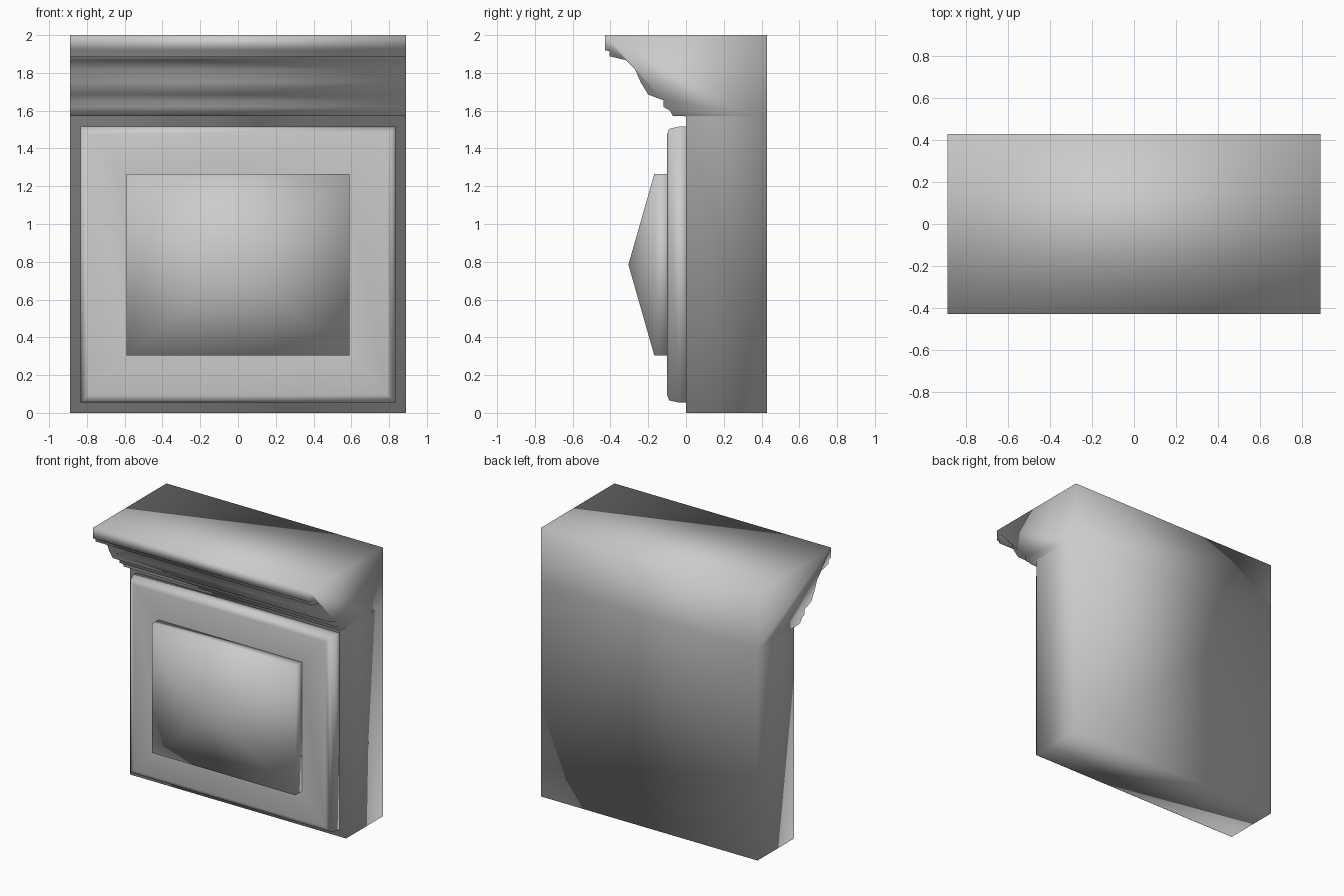
import bpy, bmesh

if "Cube" in bpy.data.objects:
    bpy.data.objects.remove(bpy.data.objects["Cube"])

HALF_W = 0.89     # half width of the whole block
PANEL_Z = 0.785   # centre height of the raised panel


def finish(name, bm):
    bmesh.ops.recalc_face_normals(bm, faces=bm.faces)
    me = bpy.data.meshes.new(name)
    bm.to_mesh(me)
    bm.free()
    me.shade_smooth()
    ob = bpy.data.objects.new(name, me)
    bpy.context.collection.objects.link(ob)
    return ob


def nested_rects(name, rings):
    """Skin through rectangles given as (half width, half height, y)."""
    bm = bmesh.new()
    loops = [[bm.verts.new((sx * w, y, PANEL_Z + sz * h))
              for sx, sz in ((-1, -1), (1, -1), (1, 1), (-1, 1))]
             for w, h, y in rings]
    for a, b in zip(loops, loops[1:]):
        for i in range(4):
            j = (i + 1) % 4
            bm.faces.new((a[i], a[j], b[j], b[i]))
    bm.faces.new(loops[0])
    bm.faces.new(loops[-1])
    # a last ring of zero size becomes a single point
    bmesh.ops.remove_doubles(bm, verts=bm.verts, dist=1e-5)
    return finish(name, bm)


# Block with moulded cornice: side profile (y, z) swept along x
front = [(0, 1.57), (-0.07, 1.573), (-0.085, 1.60), (-0.12, 1.62), (-0.12, 1.655),
         (-0.20, 1.685), (-0.24, 1.75), (-0.27, 1.82), (-0.32, 1.868),
         (-0.405, 1.888), (-0.405, 1.915), (-0.43, 1.92), (-0.43, 2.0)]
profile = [(0.43, 0), (0, 0)] + front + [(0.43, 2.0), (0.43, 1.57)]
bm = bmesh.new()
left, right = ([bm.verts.new((s * HALF_W, y, z)) for y, z in profile] for s in (-1, 1))
n = len(profile)
for i in range(n):
    j = (i + 1) % n
    bm.faces.new((left[i], left[j], right[j], right[i]))
for side in (left, right):
    bm.faces.new((side[0], side[1], side[2], side[-1]))   # lower end
    bm.faces.new(side[2:])                                # cornice end
finish("block_with_cornice", bm)

# Framed panel with rounded rim and slightly dished border
nested_rects("front_panel", [
    (0.835, 0.73, 0.01), (0.835, 0.73, -0.04), (0.82, 0.718, -0.09),
    (0.79, 0.69, -0.10), (0.58, 0.47, -0.09)])

# Raised pyramid in the middle of the panel
nested_rects("pyramid_boss", [
    (0.59, 0.48, -0.08), (0.59, 0.48, -0.168), (0, 0, -0.305)])
